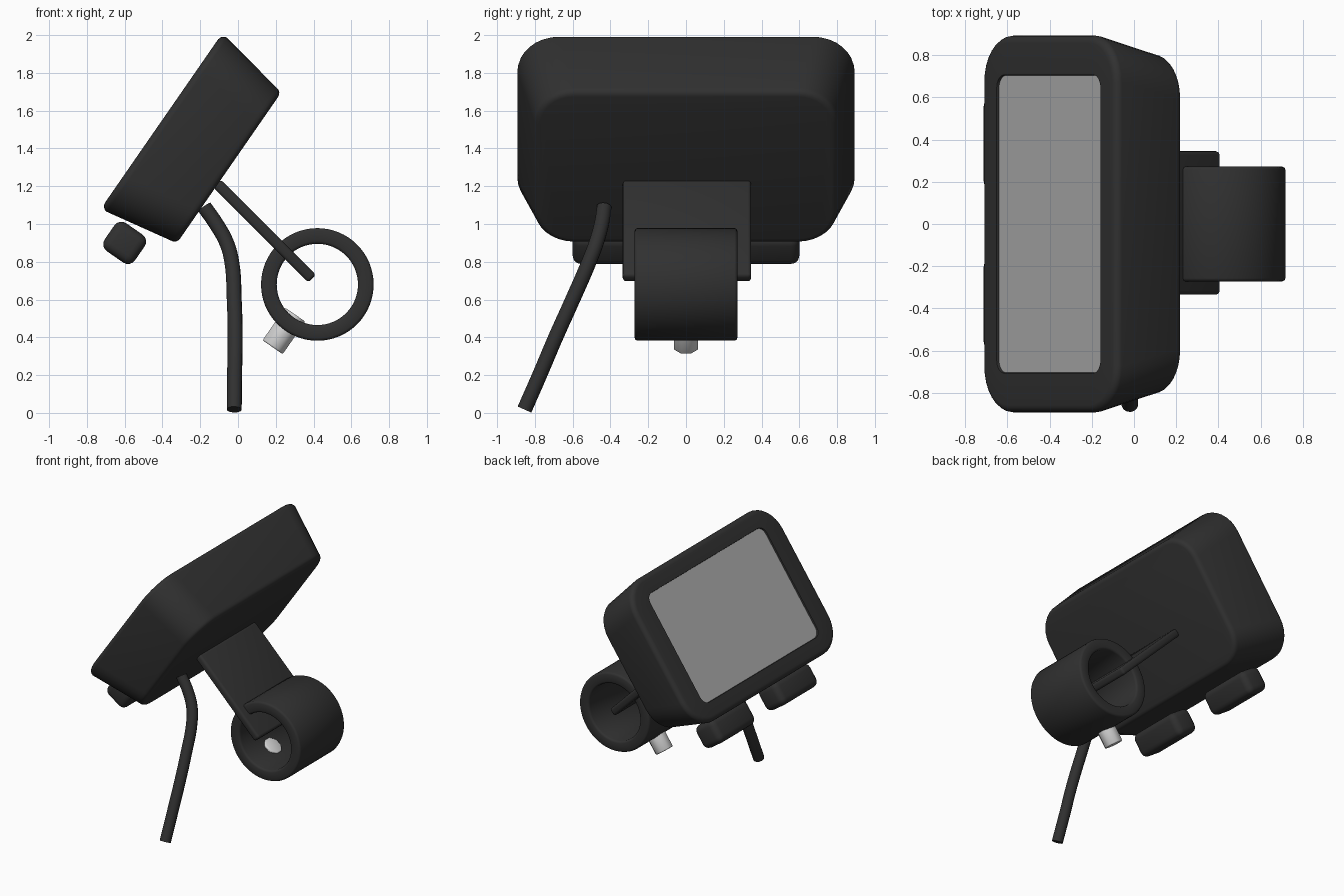
import bpy, bmesh, math
from mathutils import Vector, Matrix

if "Cube" in bpy.data.objects:
    bpy.data.objects.remove(bpy.data.objects["Cube"])

TILT = Matrix.Rotation(math.radians(-55.3), 4, 'Y')   # local x runs up the face, local z out of it


def material(name, value):
    m = bpy.data.materials.new(name)
    m.diffuse_color = (value, value, value, 1)
    m.use_nodes = True
    m.node_tree.nodes["Principled BSDF"].inputs["Base Color"].default_value = m.diffuse_color
    return m


DARK = material("dark_plastic", 0.03)
SCREEN = material("grey_glass", 0.42)
METAL = material("light_metal", 0.65)


def finish(name, bm, mats, matrix=Matrix(), angle=35):
    bmesh.ops.recalc_face_normals(bm, faces=bm.faces)
    me = bpy.data.meshes.new(name)
    bm.to_mesh(me)
    bm.free()
    for m in mats:
        me.materials.append(m)
    ob = bpy.data.objects.new(name, me)
    bpy.context.collection.objects.link(ob)
    ob.matrix_world = matrix
    bpy.ops.object.select_all(action='DESELECT')
    bpy.context.view_layer.objects.active = ob
    ob.select_set(True)
    bpy.ops.object.shade_smooth_by_angle(angle=math.radians(angle))
    return ob


def place(x, y, z, rot=TILT):
    return Matrix.Translation((x, y, z)) @ rot


def rounded_loop(bm, hx, hy, r, z, n=8):
    """Ring of vertices around a rounded rectangle."""
    vs = []
    for k, (sx, sy) in enumerate([(1, 1), (-1, 1), (-1, -1), (1, -1)]):
        for i in range(n + 1):
            a = math.radians(90 * (k + i / n))
            vs.append(bm.verts.new((sx * (hx - r) + r * math.cos(a),
                                    sy * (hy - r) + r * math.sin(a), z)))
    return vs


def bridge(bm, a, b):
    n = len(a)
    for i in range(n):
        bm.faces.new((a[i], a[(i + 1) % n], b[(i + 1) % n], b[i]))


def rounded_box(name, size, bevel, matrix, segments=4):
    bm = bmesh.new()
    bmesh.ops.create_cube(bm, size=1, matrix=Matrix.Diagonal((*size, 1)))
    bmesh.ops.bevel(bm, geom=bm.edges[:], offset=bevel, segments=segments,
                    profile=0.5, affect='EDGES')
    return finish(name, bm, [DARK], matrix)


# Housing: tapered rounded shell with soft rims and a shallow screen recess
bm = bmesh.new()
DEPTH, RIM, STEPS = 0.435, 0.035, 4
loops = [rounded_loop(bm, 0.430, 0.705, 0.06, -0.012),
         rounded_loop(bm, 0.432, 0.707, 0.062, 0)]
for i in range(STEPS + 1):                              # front rim
    a = math.pi / 2 * i / STEPS
    d = RIM * (1 - math.sin(a))
    loops.append(rounded_loop(bm, 0.56 - d, 0.893 - d, 0.22 - d, -RIM * (1 - math.cos(a))))
for i in range(STEPS + 1):                              # back rim
    a = math.pi / 2 * i / STEPS
    d = RIM * (1 - math.cos(a))
    loops.append(rounded_loop(bm, 0.492 - d, 0.805 - d, 0.21 - d,
                              -DEPTH + RIM * (1 - math.sin(a))))
for a, b in zip(loops, loops[1:]):
    bridge(bm, a, b)
bm.faces.new(loops[-1])
screen = bm.faces.new(loops[0])
screen.material_index = 1
finish("housing", bm, [DARK, SCREEN], place(-0.405, 0, 1.545))

# Pair of buttons below the housing
for side, y in (("left", -0.38), ("right", 0.38)):
    rounded_box("button_" + side, (0.18, 0.44, 0.195), 0.045, place(-0.6, y, 0.9))

# Mounting plate between housing and clamp
rounded_box("mount_plate", (0.715, 0.68, 0.058), 0.018,
            place(0.14, 0.005, 0.963, Matrix.Rotation(math.radians(45), 4, 'Y')), 3)

# Clamp ring: beveled section revolved around the y axis
bm = bmesh.new()
RO, RI, H, B, N = 0.298, 0.215, 0.272, 0.015, 64
section = [(RI + B, -H), (RO - B, -H), (RO - B * 0.3, -H + B * 0.3), (RO, -H + B),
           (RO, H - B), (RO - B * 0.3, H - B * 0.3), (RO - B, H), (RI + B, H),
           (RI + B * 0.3, H - B * 0.3), (RI, H - B), (RI, -H + B), (RI + B * 0.3, -H + B * 0.3)]
rings = [[bm.verts.new((r * math.cos(2 * math.pi * i / N), y, r * math.sin(2 * math.pi * i / N)))
          for r, y in section] for i in range(N)]
for i in range(N):
    bridge(bm, rings[i], rings[(i + 1) % N])
finish("clamp_ring", bm, [DARK], Matrix.Translation((0.42, 0, 0.68)), 50)

# Clamp screw passing through the ring wall
bm = bmesh.new()
axis = Matrix.Rotation(math.radians(90), 4, 'Y') @ Matrix.Rotation(math.radians(22.5), 4, 'Z')
bmesh.ops.create_cone(bm, cap_ends=True, segments=8, radius1=0.07, radius2=0.07, depth=0.21,
                      matrix=axis)
caps = [e for e in bm.edges if any(len(f.verts) > 4 for f in e.link_faces)]
bmesh.ops.bevel(bm, geom=caps, offset=0.008, segments=2, profile=0.5, affect='EDGES')
finish("clamp_screw", bm, [METAL], place(0.243, 0, 0.434), 50)

# Cable: smooth round tube swept along a curve
path = [(-0.178, -0.433, 1.09), (-0.115, -0.447, 1.0), (-0.06, -0.475, 0.9), (-0.033, -0.513, 0.8),
        (-0.02, -0.6, 0.6), (-0.015, -0.69, 0.4), (-0.018, -0.775, 0.2), (-0.02, -0.855, 0.018)]
cu = bpy.data.curves.new("cable_path", 'CURVE')
cu.dimensions = '3D'
cu.bevel_depth = 0.04
cu.bevel_resolution = 4
cu.use_fill_caps = True
cu.resolution_u = 5
sp = cu.splines.new('BEZIER')
sp.bezier_points.add(len(path) - 1)
for p, co in zip(sp.bezier_points, path):
    p.co = co
    p.handle_left_type = p.handle_right_type = 'AUTO'
tmp = bpy.data.objects.new("cable_path", cu)
bpy.context.collection.objects.link(tmp)
bpy.context.view_layer.update()
bm = bmesh.new()
bm.from_mesh(tmp.evaluated_get(bpy.context.evaluated_depsgraph_get()).to_mesh())
bpy.data.objects.remove(tmp)
bmesh.ops.remove_doubles(bm, verts=bm.verts[:], dist=0.0005)
finish("cable", bm, [DARK], Matrix(), 50)
